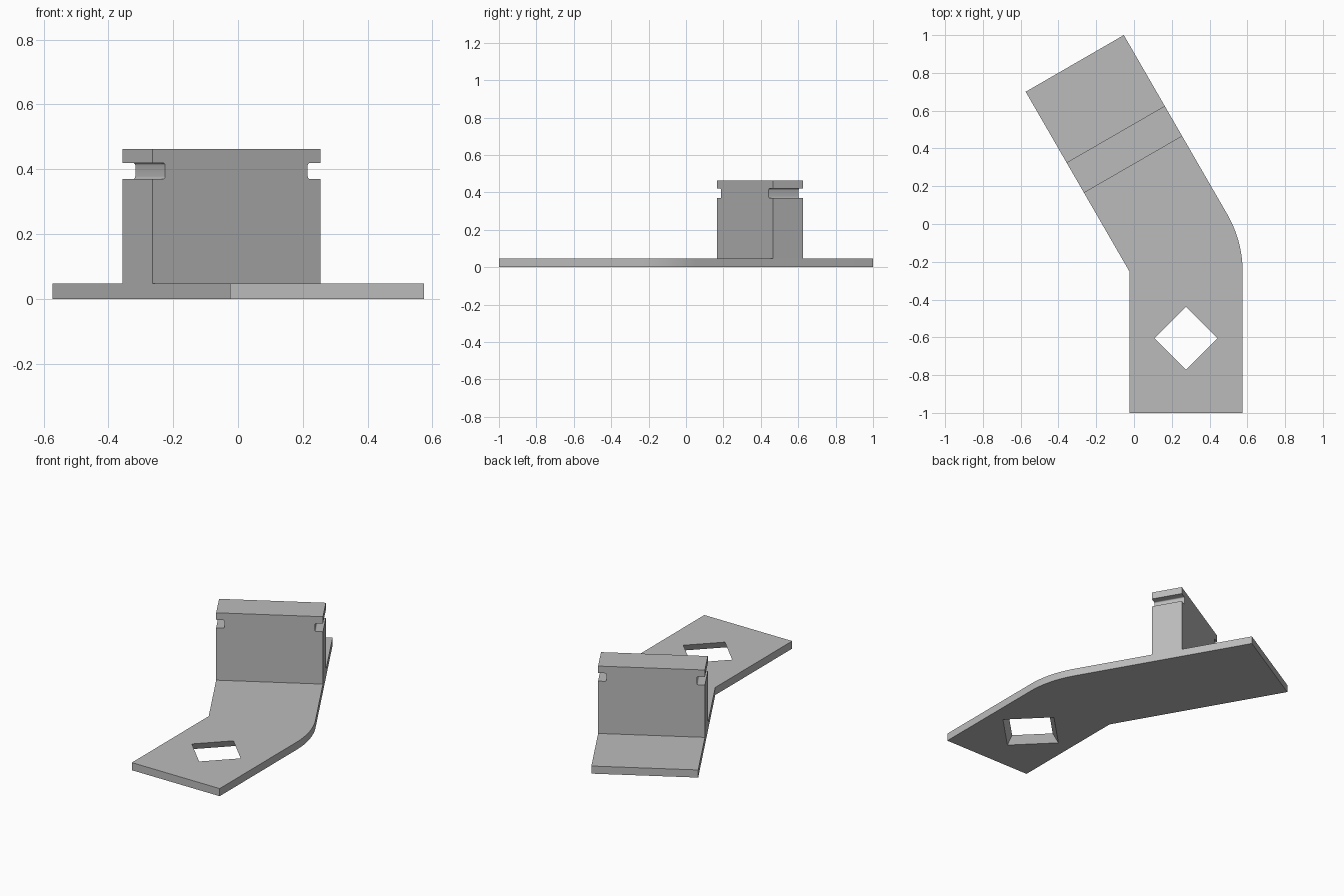
import bpy, bmesh
from math import cos, sin, radians
from mathutils import Matrix, Vector

if "Cube" in bpy.data.objects:
    bpy.data.objects.remove(bpy.data.objects["Cube"], do_unlink=True)

WIDTH, THICK, HEIGHT = 0.6, 0.047, 0.463
BEND = radians(30)
PIVOT = Vector((-0.025, -0.25, 0))
ARM = 1.097            # length of the angled arm

grey = bpy.data.materials.new("plain grey")
grey.use_nodes = True
grey.diffuse_color = (0.5, 0.5, 0.5, 1)
grey.node_tree.nodes["Principled BSDF"].inputs["Base Color"].default_value = (0.5, 0.5, 0.5, 1)


def finish(name, bm):
    bmesh.ops.recalc_face_normals(bm, faces=bm.faces)
    mesh = bpy.data.meshes.new(name)
    bm.to_mesh(mesh)
    bm.free()
    mesh.materials.append(grey)
    obj = bpy.data.objects.new(name, mesh)
    bpy.context.collection.objects.link(obj)
    return obj


def prism(name, points, direction):
    bm = bmesh.new()
    face = bm.faces.new([bm.verts.new(p) for p in points])
    side = bmesh.ops.extrude_face_region(bm, geom=[face], use_keep_orig=True)
    moved = [g for g in side["geom"] if isinstance(g, bmesh.types.BMVert)]
    bmesh.ops.translate(bm, verts=moved, vec=direction)
    return finish(name, bm)


def arc(cx, cy, r, start, end, steps):
    angles = [radians(start + (end - start) * i / steps) for i in range(steps + 1)]
    return [(cx + r * cos(a), cy + r * sin(a)) for a in angles]


# Bent base plate: straight foot, rounded outer elbow, angled arm
across = Vector((cos(BEND), sin(BEND), 0)) * WIDTH
along = Vector((-sin(BEND), cos(BEND), 0)) * ARM
elbow = [Vector((x, y, 0)) for x, y in arc(PIVOT.x, PIVOT.y, WIDTH, 0, 30, 12)]
outline = [Vector((PIVOT.x, -1, 0)), Vector((PIVOT.x + WIDTH, -1, 0))]
outline += elbow + [PIVOT + across + along, PIVOT + along, PIVOT]
plate = prism("base_plate", outline, (0, 0, THICK))

# Tapered diamond hole, wider underneath
top_r, bottom_r, extra = 0.167, 0.21, 0.02
spread = (bottom_r - top_r) / THICK * extra
bm = bmesh.new()
bmesh.ops.create_cone(bm, cap_ends=True, segments=4, radius1=bottom_r + spread,
                      radius2=top_r - spread, depth=THICK + 2 * extra,
                      matrix=Matrix.Translation((0.275, -0.605, THICK / 2)))
cutter = finish("hole_cutter", bm)
cutter.hide_render = True
mod = plate.modifiers.new("diamond_hole", "BOOLEAN")
mod.operation, mod.solver, mod.object = "DIFFERENCE", "EXACT", cutter
bpy.context.view_layer.objects.active = plate
bpy.ops.object.modifier_apply(modifier=mod.name)
bpy.data.objects.remove(cutter, do_unlink=True)

# Upright block with a slot along each end, inner slot corners rounded
half, low, high, depth, r = WIDTH / 2, 0.37, 0.42, 0.046, 0.008
floor = half - depth
right = [(half, THICK), (half, low)]
right += arc(floor + r, low + r, r, 270, 180, 4)
right += arc(floor + r, high - r, r, 180, 90, 4)
right += [(half, high), (half, HEIGHT)]
profile = right + [(-x, z) for x, z in reversed(right)]
near, far = 0.479, 0.664
block = prism("upright_block", [(x + half, near, z) for x, z in profile], (0, far - near, 0))
block.matrix_world = Matrix.Translation(PIVOT) @ Matrix.Rotation(BEND, 4, "Z")

# Smooth only the curved strips
for obj in (plate, block):
    bpy.ops.object.select_all(action="DESELECT")
    obj.select_set(True)
    bpy.context.view_layer.objects.active = obj
    bpy.ops.object.shade_smooth_by_angle(angle=radians(25))
